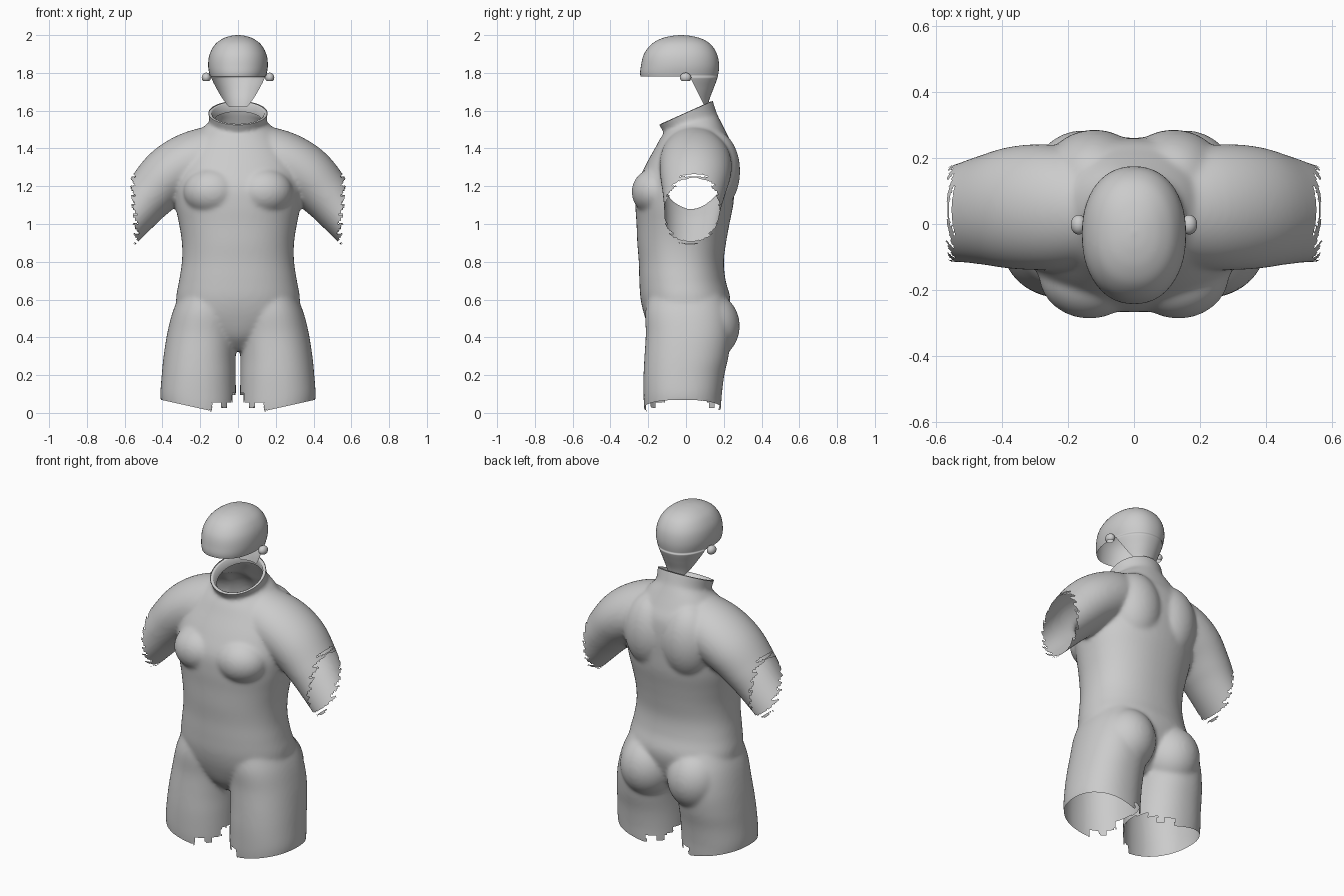
import bpy, bmesh, math
from mathutils import Vector, Matrix

if "Cube" in bpy.data.objects:
    bpy.data.objects.remove(bpy.data.objects["Cube"])

grey = bpy.data.materials.new("plain grey")
grey.diffuse_color = (0.6, 0.6, 0.6, 1)
grey.use_nodes = True
grey.node_tree.nodes["Principled BSDF"].inputs["Base Color"].default_value = grey.diffuse_color
X, Y, Z = Vector((1, 0, 0)), Vector((0, 1, 0)), Vector((0, 0, 1))


def spline(rows, steps=6):
    """Smoothly resample rows of numbers (Catmull-Rom)."""
    out = []
    for i in range(len(rows) - 1):
        a, b, c, d = (rows[max(0, min(len(rows) - 1, i + k))] for k in (-1, 0, 1, 2))
        for s in range(steps):
            t = s / steps
            out.append([0.5 * (2 * q + (r - p) * t + (2 * p - 5 * q + 4 * r - w) * t * t
                               + (3 * q - p - 3 * r + w) * t ** 3)
                        for p, q, r, w in zip(a, b, c, d)])
    return out + [list(rows[-1])]


def ring(c, u, v, ru, rv, e=2.0, n=56):
    """Superellipse cross-section."""
    pts = []
    for i in range(n):
        a = 2 * math.pi * i / n
        ca, sa = math.cos(a), math.sin(a)
        pts.append(Vector(c) + u * math.copysign(abs(ca) ** (2 / e), ca) * ru
                   + v * math.copysign(abs(sa) ** (2 / e), sa) * rv)
    return pts


def loft(bm, rings, caps=True):
    vs = [[bm.verts.new(p) for p in r] for r in rings]
    n = len(vs[0])
    for a, b in zip(vs, vs[1:]):
        for i in range(n):
            bm.faces.new((a[i], a[(i + 1) % n], b[(i + 1) % n], b[i]))
    if caps:
        bm.faces.new(vs[0][::-1])
        bm.faces.new(vs[-1])


def upright(bm, rows, e=2.2, cx=0):
    """Loft from rows of z, half width, front y, back y (and optional centre x)."""
    loft(bm, [ring((r[4] if len(r) > 4 else cx, (r[2] + r[3]) / 2, r[0]), X, Y,
                   max(r[1], .002), max((r[3] - r[2]) / 2, .002), e) for r in spline(rows)])


def blob(bm, c, r):
    m = Matrix.Translation(c) @ Matrix.Diagonal((*r, 1))
    bmesh.ops.create_uvsphere(bm, u_segments=32, v_segments=20, radius=1, matrix=m)


def finish(bm, name):
    me = bpy.data.meshes.new(name)
    bm.to_mesh(me)
    bm.free()
    me.materials.clear()
    me.materials.append(grey)
    me.shade_smooth()
    ob = bpy.data.objects.new(name, me)
    bpy.context.collection.objects.link(ob)
    return ob


def geom(bm):
    return bm.verts[:] + bm.edges[:] + bm.faces[:]


# --- body suit: overlapping solids to be fused ---
bm = bmesh.new()
# trunk
upright(bm, [(.33, .06, -.10, .10), (.40, .18, -.17, .17), (.50, .31, -.215, .215),
             (.60, .328, -.24, .235), (.70, .312, -.247, .21), (.80, .297, -.25, .20),
             (.90, .297, -.258, .212), (1.0, .312, -.262, .23), (1.1, .332, -.268, .25),
             (1.2, .34, -.262, .258), (1.3, .33, -.22, .262), (1.4, .28, -.165, .252),
             (1.47, .22, -.125, .22), (1.53, .165, -.07, .19), (1.58, .10, .0, .165)])
# neck, leaning forward
rim = Vector((0, 0, 1.588))
lean = Vector((0, -.41, .912)).normalized()
across = lean.cross(X)
loft(bm, [ring(rim + lean * d, X, across, rx, ry) for d, rx, ry in
          [(-.16, .16, .14), (-.09, .148, .145), (-.03, .153, .152), (0, .158, .156), (.06, .16, .158)]])
for s in (-1, 1):
    # leg: z, half width, front, back, centre x
    upright(bm, [(-.08, .188, -.21, .175, s * .205), (.03, .196, -.222, .185, s * .208),
                 (.10, .200, -.225, .19, s * .211), (.20, .196, -.225, .203, s * .208),
                 (.30, .191, -.22, .225, s * .203), (.42, .186, -.213, .24, s * .189),
                 (.54, .175, -.215, .23, s * .169), (.66, .14, -.19, .18, s * .15)])
    # sleeve: centre x, y, z, radius, depth radius
    arm = spline([(.10, .04, 1.34, .19, .17), (.24, .05, 1.325, .165, .19),
                  (.36, .05, 1.26, .155, .187), (.46, .042, 1.16, .138, .165),
                  (.54, .032, 1.065, .122, .148), (.66, .02, .93, .11, .138)])
    rings = []
    for i, (x, y, z, r, d) in enumerate(arm):
        p, q = arm[max(i - 1, 0)], arm[min(i + 1, len(arm) - 1)]
        t = Vector((q[0] - p[0], 0, q[2] - p[2])).normalized()
        up = Vector((-t.z * s, 0, t.x))
        rings.append(ring((x * s, y, z), up, Y, r, d))
    loft(bm, rings)
    # chest, shoulder blade and buttock
    blob(bm, (s * .135, -.15, 1.17), (.155, .138, .13))
    blob(bm, (s * .12, .14, 1.28), (.16, .147, .22))
    blob(bm, (s * .155, .12, .46), (.16, .165, .18))
bmesh.ops.recalc_face_normals(bm, faces=bm.faces)
solid = finish(bm, "suit_solid")
rm = solid.modifiers.new("fuse", 'REMESH')
rm.mode = 'VOXEL'
rm.voxel_size = .01
sm = solid.modifiers.new("soften", 'SMOOTH')
sm.factor = .5
sm.iterations = 14
dg = bpy.context.evaluated_depsgraph_get()
fused = bpy.data.meshes.new_from_object(solid.evaluated_get(dg))
bm = bmesh.new()
bm.from_mesh(fused)
bpy.data.objects.remove(solid)

# open the neck
bmesh.ops.bisect_plane(bm, geom=geom(bm), plane_co=rim, plane_no=lean, clear_outer=True)


def leg_hem(x):
    x = abs(x)
    if x > .14:
        return .07 - .06 * min(1, (.41 - x) / .27)
    return .055 if x > .09 else .03 if x > .06 else .06 if x > .03 else .10


def sleeve_hem(z):
    """Ragged edge of sharp teeth."""
    saw = (z / .05) % 1
    return .525 + .02 * min(1, max(0, (z - .95) / .2)) + .026 * saw


# open the legs and sleeves
cut = []
for f in bm.faces:
    c = f.calc_center_median()
    if c.z < leg_hem(c.x) or (c.z > .8 and abs(c.x) > sleeve_hem(c.z) and c.z < 1.29):
        cut.append(f)
bmesh.ops.delete(bm, geom=cut, context='FACES')
for v in bm.verts:
    if v.is_boundary and v.co.z < .12 and abs(v.co.x) > .15:
        v.co.z = leg_hem(v.co.x)
finish(bm, "body_suit")

# --- turned-in collar edge ---
bm = bmesh.new()
loft(bm, [ring(rim + lean * d, X, across, rx, ry) for d, rx, ry in
          [(-.004, .155, .153), (.002, .147, .145), (-.004, .138, .136), (-.05, .13, .128)]], caps=False)
finish(bm, "collar_lining")

# --- head cap with the face cut away ---
bm = bmesh.new()
upright(bm, [(1.60, .07, -.05, .112), (1.66, .098, -.12, .124), (1.72, .125, -.2, .147),
             (1.78, .148, -.24, .168), (1.84, .158, -.238, .175), (1.90, .15, -.222, .164),
             (1.95, .122, -.185, .132), (1.98, .083, -.135, .085), (1.995, .042, -.08, .03),
             (2.0, .005, -.03, -.02)], e=2.2)
nape = Vector((0, 1, .5))
start = Vector((0, .03, 1.76))
for co, no in ((Vector((0, 0, 1.78)), Z), (start, nape.normalized()), (Vector((0, 0, 1.62)), Z)):
    bmesh.ops.bisect_plane(bm, geom=geom(bm), plane_co=co, plane_no=no)
cut = []
for f in bm.faces:
    c = f.calc_center_median()
    if c.z < 1.62 or (c.z < 1.78 and (c - start).dot(nape) < 0):
        cut.append(f)
bmesh.ops.delete(bm, geom=cut, context='FACES')
bmesh.ops.recalc_face_normals(bm, faces=bm.faces)
finish(bm, "head_cap")

# --- ear tips ---
for s, side in ((-1, "left"), (1, "right")):
    bm = bmesh.new()
    blob(bm, (s * .168, -.002, 1.775), (.024, .03, .026))
    bmesh.ops.bisect_plane(bm, geom=geom(bm), plane_co=(0, 0, 1.757), plane_no=-Z, clear_outer=True)
    finish(bm, side + "_ear")
